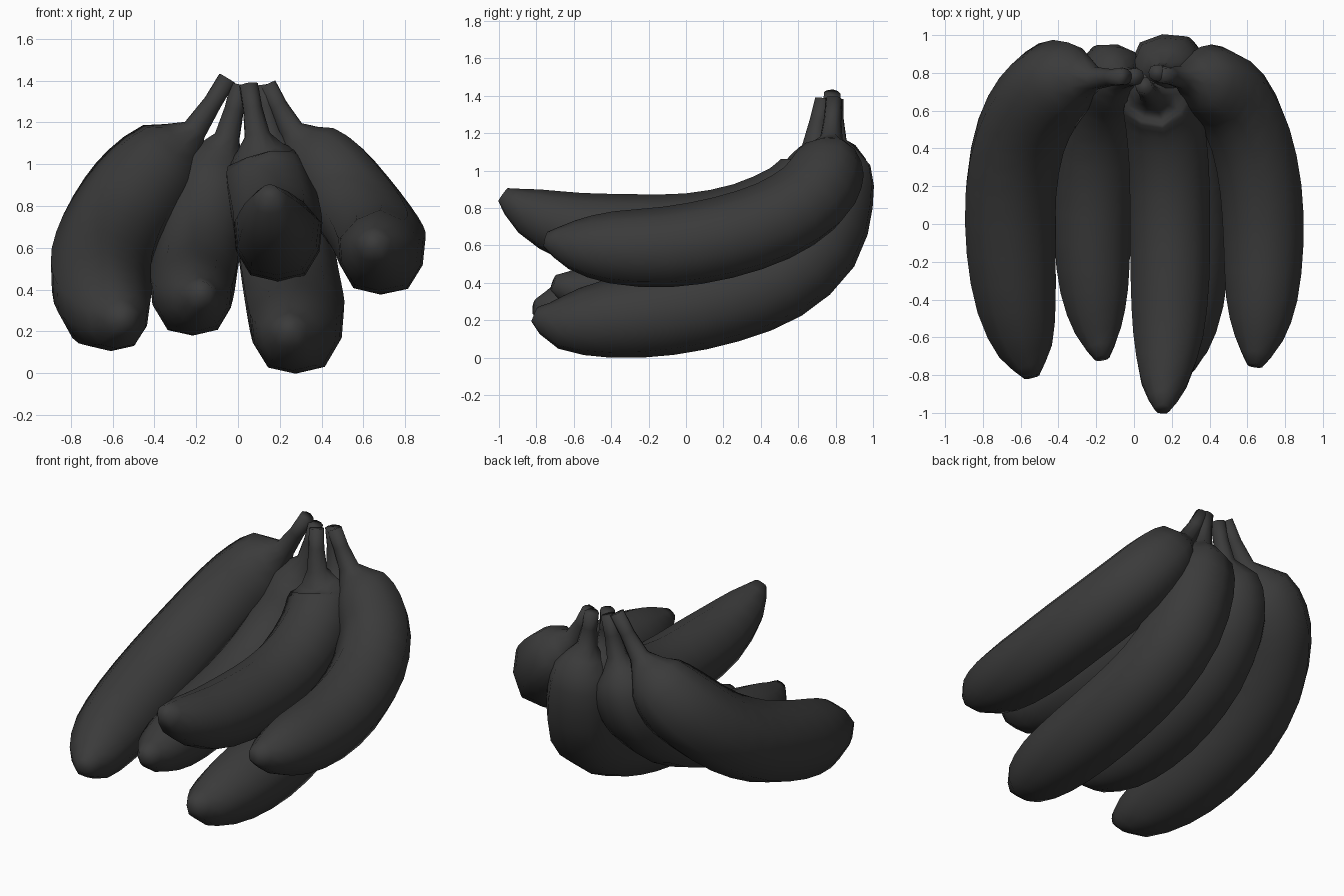
import bpy, bmesh, math
from mathutils import Vector

cube = bpy.data.objects.get("Cube")
if cube:
    bpy.data.objects.remove(cube, do_unlink=True)

# Single dark peel colour
peel = bpy.data.materials.new("charcoal_peel")
peel.use_nodes = True
peel.diffuse_color = (0.043, 0.043, 0.043, 1)
peel.node_tree.nodes["Principled BSDF"].inputs["Base Color"].default_value = peel.diffuse_color

SIDES = 10
STEPS = 2
# Shared thickness from blossom tip to stem top
RADII = [0.042, 0.14, 0.205, 0.23, 0.235, 0.233, 0.23, 0.218, 0.175, 0.06, 0.044]


def smooth_path(path, girth):
    """Spline through the centre line; the fourth component is the radius."""
    knots = [Vector((*p, r * (girth if 0 < i < 9 else 1)))
             for i, (p, r) in enumerate(zip(path, RADII))]
    out = []
    for i in range(len(knots) - 1):
        a, b = knots[i], knots[i + 1]
        ta = (b - knots[max(i - 1, 0)]) / 2
        tb = (knots[min(i + 2, len(knots) - 1)] - a) / 2
        for s in range(STEPS):
            t = s / STEPS
            w = t * t * (3 - 2 * t)
            out.append(a * (1 - w) + b * w
                       + ta * t * (1 - t) ** 2 - tb * t * t * (1 - t))
    return out + [knots[-1]]


def banana(name, path, girth):
    """Sweep a softly ridged ring along the centre line."""
    pts = smooth_path(path, girth)
    bm = bmesh.new()
    rings = []
    up, old = Vector((0, 0, 1)), None
    for i, p in enumerate(pts):
        t = (pts[min(i + 1, len(pts) - 1)] - pts[max(i - 1, 0)]).to_3d().normalized()
        if old:
            up = old.rotation_difference(t) @ up
        up = (up - t * up.dot(t)).normalized()
        side = t.cross(up)
        old = t
        ring = []
        for k in range(SIDES):
            a = math.tau * k / SIDES
            r = p.w * (1.045 if k % 2 == 0 else 0.985)
            ring.append(bm.verts.new(p.to_3d() + (up * math.cos(a) + side * math.sin(a)) * r))
        rings.append(ring)
    for a, b in zip(rings, rings[1:]):
        for k in range(SIDES):
            n = (k + 1) % SIDES
            bm.faces.new((a[k], a[n], b[n], b[k]))
    bm.faces.new(rings[0])
    bm.faces.new(rings[-1])
    bmesh.ops.recalc_face_normals(bm, faces=bm.faces)
    mesh = bpy.data.meshes.new(name)
    bm.to_mesh(mesh)
    bm.free()
    mesh.materials.append(peel)
    obj = bpy.data.objects.new(name, mesh)
    bpy.context.collection.objects.link(obj)
    bpy.ops.object.select_all(action="DESELECT")
    obj.select_set(True)
    bpy.context.view_layer.objects.active = obj
    bpy.ops.object.shade_smooth_by_angle(angle=math.radians(100))


# Outer right fruit
banana("right_banana", [
    (-.54, -.81, .27), (-.575, -.67, .26), (-.625, -.42, .315), (-.655, -.12, .395),
    (-.655, .2, .51), (-.605, .47, .66), (-.515, .65, .82), (-.425, .74, .94),
    (-.325, .775, 1.055), (-.205, .77, 1.165), (-.05, .78, 1.41)], 1.03)

# Lower fruit right of centre
banana("inner_right_banana", [
    (-.17, -.71, .4), (-.19, -.57, .36), (-.21, -.35, .36), (-.22, -.08, .39),
    (-.21, .22, .455), (-.19, .5, .58), (-.155, .69, .75), (-.125, .765, .89),
    (-.1, .785, 1.01), (-.05, .775, 1.13), (.01, .78, 1.38)], 0.88)

# Raised fruit in the middle
banana("upper_middle_banana", [
    (.15, -.98, .87), (.16, -.84, .78), (.18, -.6, .69), (.19, -.3, .655),
    (.19, .02, .655), (.185, .32, .715), (.16, .57, .83), (.13, .68, .95),
    (.11, .71, 1.04), (.09, .685, 1.14), (.05, .735, 1.38)], 0.91)

# Lowest fruit under the middle one
banana("lower_middle_banana", [
    (.24, -.81, .23), (.25, -.67, .185), (.27, -.42, .2), (.28, -.1, .238),
    (.27, .22, .31), (.25, .5, .42), (.22, .71, .61), (.185, .79, .85),
    (.165, .815, 1.03), (.15, .8, 1.16), (.12, .8, 1.38)], 1.0)

# Outer left fruit
banana("left_banana", [
    (.64, -.75, .63), (.66, -.61, .6), (.675, -.4, .583), (.685, -.1, .585),
    (.67, .2, .635), (.615, .47, .725), (.525, .66, .845), (.43, .74, .965),
    (.345, .77, 1.065), (.255, .775, 1.165), (.14, .79, 1.38)], 0.925)
